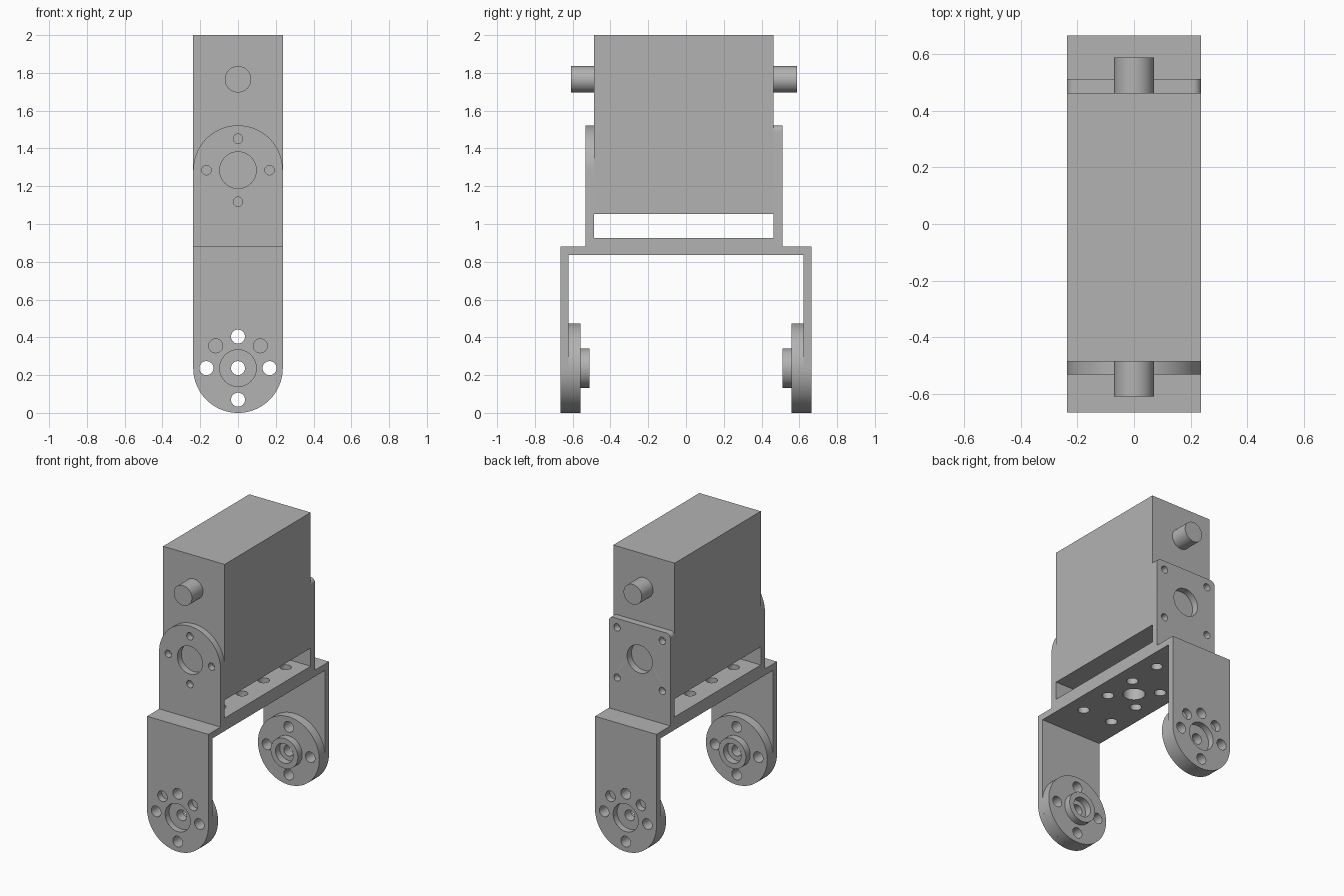
import bpy, bmesh, math
from mathutils import Matrix

cube = bpy.data.objects.get("Cube")
if cube:
    bpy.data.objects.remove(cube, do_unlink=True)

grey = bpy.data.materials.new("plain grey")
grey.use_nodes = True
COLOUR = (0.45, 0.45, 0.45, 1)
grey.diffuse_color = COLOUR
grey.node_tree.nodes["Principled BSDF"].inputs["Base Color"].default_value = COLOUR

R = 0.237          # half width of the brackets
AXLE = 0.237       # height of the lower pivot
SERVO = 1.285      # height of the upper pivot
SMALL, BIG, BOLT = 0.037, 0.097, 0.025


def arc(cx, cy, r, start=0, end=360, n=64):
    """Points along an arc, without the repeated end point of a full circle."""
    count = n if end - start == 360 else n + 1
    angles = [math.radians(start + (end - start) * i / n) for i in range(count)]
    return [(cx + r * math.cos(a), cy + r * math.sin(a)) for a in angles]


def hole(cx, cy, r):
    return arc(cx, cy, r, n=40)


def rect(x0, x1, y0, y1):
    return [(x0, y0), (x1, y0), (x1, y1), (x0, y1)]


def plate(name, outline, holes, lo, hi, axis="Y"):
    """Extrude a pierced outline from lo to hi along the given axis."""
    curve = bpy.data.curves.new(name + " profile", "CURVE")
    curve.dimensions = "2D"
    curve.fill_mode = "BOTH"
    curve.extrude = (hi - lo) / 2
    for loop in [outline] + holes:
        spline = curve.splines.new("POLY")
        spline.points.add(len(loop) - 1)
        for point, (x, y) in zip(spline.points, loop):
            point.co = (x, y, 0, 1)
        spline.use_cyclic_u = True
    temp = bpy.data.objects.new(name + " profile", curve)
    mesh = bpy.data.meshes.new_from_object(temp)
    bpy.data.objects.remove(temp)
    bpy.data.curves.remove(curve)

    mid = (lo + hi) / 2
    if axis == "Y":
        place = Matrix.Translation((0, mid, 0)) @ Matrix.Rotation(math.pi / 2, 4, "X")
    else:
        place = Matrix.Translation((0, 0, mid))
    bm = bmesh.new()
    bm.from_mesh(mesh)
    bmesh.ops.transform(bm, matrix=place, verts=bm.verts)
    bmesh.ops.remove_doubles(bm, verts=bm.verts, dist=1e-5)
    bmesh.ops.recalc_face_normals(bm, faces=bm.faces)
    bm.to_mesh(mesh)
    bm.free()
    mesh.name = name
    mesh.materials.clear()
    mesh.materials.append(grey)
    obj = bpy.data.objects.new(name, mesh)
    bpy.context.collection.objects.link(obj)
    bpy.ops.object.select_all(action="DESELECT")
    obj.select_set(True)
    bpy.context.view_layer.objects.active = obj
    bpy.ops.object.shade_smooth_by_angle(angle=math.radians(30))
    return obj


def cross(z, d, r):
    """Four holes around a pivot."""
    return [hole(x, z + h, r) for x, h in ((d, 0), (-d, 0), (0, d), (0, -d))]


# Servo body with a peg at each end
plate("servo_body", rect(-R, R, 1.053, 2), [], -0.486, 0.463)
plate("front_peg", arc(0, 1.766, 0.07), [], -0.608, -0.486)
plate("back_peg", arc(0, 1.766, 0.07), [], 0.463, 0.588)

# Upper bracket: round front plate, square back plate, web
round_top = [(-R, 0.882), (R, 0.882)] + arc(0, SERVO, R, 0, 180)
plate("upper_front_plate", round_top,
      [hole(0, SERVO, BIG)] + cross(SERVO, 0.167, BOLT), -0.531, -0.486)

corner = 0.03
top = SERVO + R - corner
square_top = ([(-R, 0.882), (R, 0.882)]
              + arc(R - corner, top, corner, 0, 90, 10)
              + arc(corner - R, top, corner, 90, 180, 10))
corner_holes = [hole(sx * 0.175, SERVO + sz * 0.175, BOLT)
                for sx in (-1, 1) for sz in (-1, 1)]
plate("upper_back_plate", square_top,
      [hole(0, SERVO, BIG)] + corner_holes, 0.463, 0.511)

web_holes = [hole(0, 0, 0.07)] + [hole(x, y, SMALL) for x in (-0.115, 0.115)
                                  for y in (-0.36, -0.12, 0.12, 0.36)]
plate("upper_web", rect(-R, R, -0.486, 0.463), web_holes, 0.882, 0.927, "Z")

# Lower bracket web
plate("lower_web", rect(-R, R, -0.621, 0.621), web_holes, 0.837, 0.882, "Z")

# Lower legs, each with a pierced horn disc and a hollow hub
leg = [(R, 0.882), (-R, 0.882)] + arc(0, AXLE, R, 180, 360)
pivot_holes = cross(AXLE, 0.167, SMALL)
diagonal_holes = [hole(s * 0.118, AXLE + 0.118, SMALL) for s in (-1, 1)]
for side, s in (("front", -1), ("back", 1)):
    def span(a, b):
        return sorted((s * a, s * b))
    plate(side + "_leg", leg,
          [hole(0, AXLE, BIG)] + pivot_holes + diagonal_holes, *span(0.621, 0.665))
    plate(side + "_horn_disc", arc(0, AXLE, R),
          [hole(0, AXLE, SMALL)] + pivot_holes, *span(0.558, 0.621))
    plate(side + "_horn_hub", arc(0, AXLE, 0.105),
          [hole(0, AXLE, 0.068)], *span(0.51, 0.558))
